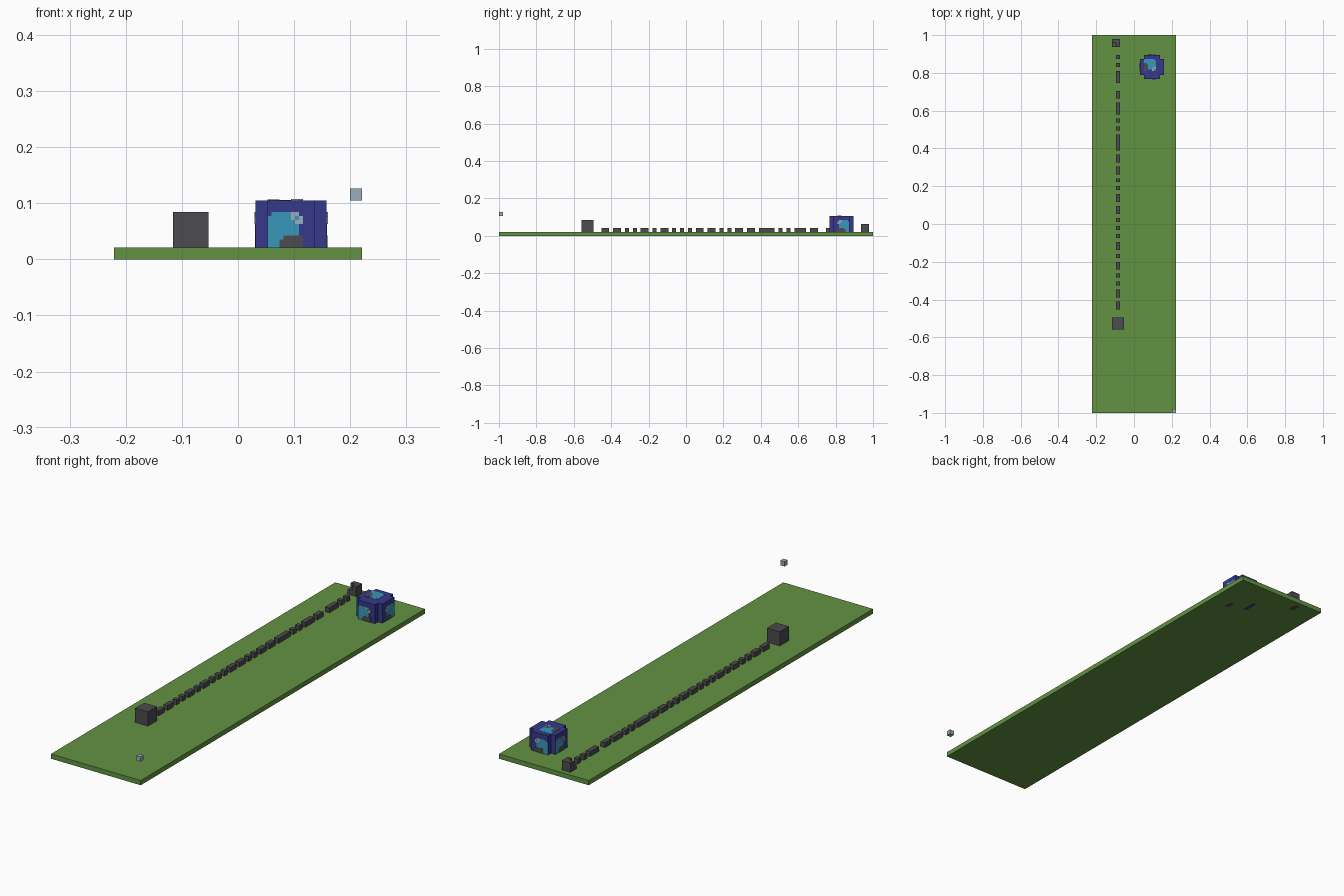
import bpy
import bmesh
from mathutils import Vector

cube = bpy.data.objects.get("Cube")
if cube:
    bpy.data.objects.remove(cube, do_unlink=True)

# The whole scene sits on a grid of square cells
WIDTH, LENGTH = 21, 95
CELL = 2 / LENGTH


def material(name, rgb):
    mat = bpy.data.materials.new(name)
    mat.use_nodes = True
    mat.diffuse_color = (*rgb, 1)
    mat.node_tree.nodes["Principled BSDF"].inputs["Base Color"].default_value = (*rgb, 1)
    return mat


GREEN = material("grass green", (0.125, 0.29, 0.055))
BLUE = material("deep blue", (0.037, 0.04, 0.26))
CYAN = material("water cyan", (0.04, 0.31, 0.49))
GREY = material("dark grey", (0.072, 0.07, 0.082))
PALE = material("pale grey", (0.33, 0.43, 0.485))


def world(p):
    return Vector((p[0] - WIDTH / 2, p[1] - LENGTH / 2, p[2])) * CELL


def add_box(bm, lo, hi, index=0):
    """Add an axis-aligned box given by two corners in cells."""
    a, b = world(lo), world(hi)
    verts = bmesh.ops.create_cube(bm, size=1)["verts"]
    for v in verts:
        for i in range(3):
            v.co[i] = (a[i] + b[i]) / 2 + v.co[i] * abs(b[i] - a[i])
    for f in {f for v in verts for f in v.link_faces}:
        f.material_index = index


def finish(name, bm, mats):
    mesh = bpy.data.meshes.new(name)
    bm.to_mesh(mesh)
    bm.free()
    for m in mats:
        mesh.materials.append(m)
    obj = bpy.data.objects.new(name, mesh)
    bpy.context.collection.objects.link(obj)


def box(name, lo, hi, mat):
    bm = bmesh.new()
    add_box(bm, lo, hi)
    finish(name, bm, [mat])


def prism(name, points, z0, z1, mat):
    """Extrude an outline given in cells."""
    bm = bmesh.new()
    face = bm.faces.new([bm.verts.new(world((x, y, z0))) for x, y in points])
    top = bmesh.ops.extrude_face_region(bm, geom=[face])["geom"]
    bmesh.ops.translate(bm, vec=(0, 0, (z1 - z0) * CELL),
                        verts=[v for v in top if isinstance(v, bmesh.types.BMVert)])
    bmesh.ops.recalc_face_normals(bm, faces=bm.faces)
    finish(name, bm, [mat])


# Ground and blocks
box("ground", (0, 0, 0), (WIDTH, LENGTH, 1), GREEN)
box("large_block", (5, 21, 1), (8, 24, 4), GREY)
box("floating_block", (20, 0, 5), (21, 1, 6), PALE)

# Stepped end block, with one upper cell missing
box("end_block_base", (5, 92, 1), (7, 94, 2), GREY)
prism("end_block_top", [(6, 92), (7, 92), (7, 94), (5, 94), (5, 93), (6, 93)], 2, 3, GREY)

# Dashed line: lengths of the dashes, split by gaps of one cell
bm = bmesh.new()
start = 26
for dash in "2211212111221122411323":
    n = int(dash)
    if start == 82:
        start += 1
    add_box(bm, (6, start, 1), (7, start + n, 2))
    start += n + 1
for y in (87, 89):
    add_box(bm, (6, y, 1), (7, y + 1, 2))
finish("dashed_line", bm, [GREY])

# Notched hut
prism("hut", [(13, 84), (17, 84), (17, 85), (18, 85), (18, 89), (17, 89),
              (17, 90), (13, 90), (13, 89), (12, 89), (12, 85), (13, 85)], 1, 5, BLUE)

# Painted panel: layered rectangles (u0, v0, u1, v1, colour) in thirds of a cell
PATCHES = [(0, 0, 8, 8, 0), (1, 8, 8, 9, 0),
           (3, 0, 9, 2, 1), (4, 2, 9, 3, 1),
           (6, 8, 8, 9, 2), (6, 7, 7, 8, 2), (8, 7, 9, 8, 2), (7, 6, 9, 7, 2)]


def panel(name, origin, u, v, normal):
    o, u, v, normal = Vector(origin), Vector(u), Vector(v), Vector(normal)
    bm = bmesh.new()
    for u0, v0, u1, v1, colour in PATCHES:
        lo = o + u * (u0 / 3) + v * (v0 / 3)
        hi = o + u * (u1 / 3) + v * (v1 / 3) + normal * (0.04 + 0.03 * colour)
        add_box(bm, lo, hi, colour)
    finish(name, bm, [CYAN, GREY, PALE])


X, Y, Z = Vector((1, 0, 0)), Vector((0, 1, 0)), Vector((0, 0, 1))
panel("front_panel", (13, 84, 1), X, Z, -Y)
panel("back_panel", (13, 90, 1), X, Z, Y)
panel("left_panel", (18, 89, 1), -Y, Z, X)
panel("right_panel", (12, 89, 1), -Y, Z, -X)
panel("top_panel", (13, 89, 5), -Y, X, Z)

# Small patches showing on the underside
box("underside_grey_patch", (5, 92, -0.03), (6, 94, 0.03), GREY)
box("underside_blue_patch", (12.5, 86, -0.03), (13.2, 89, 0.03), BLUE)
box("underside_hut_patch", (16, 84.5, -0.03), (17, 86, 0.03), GREY)
